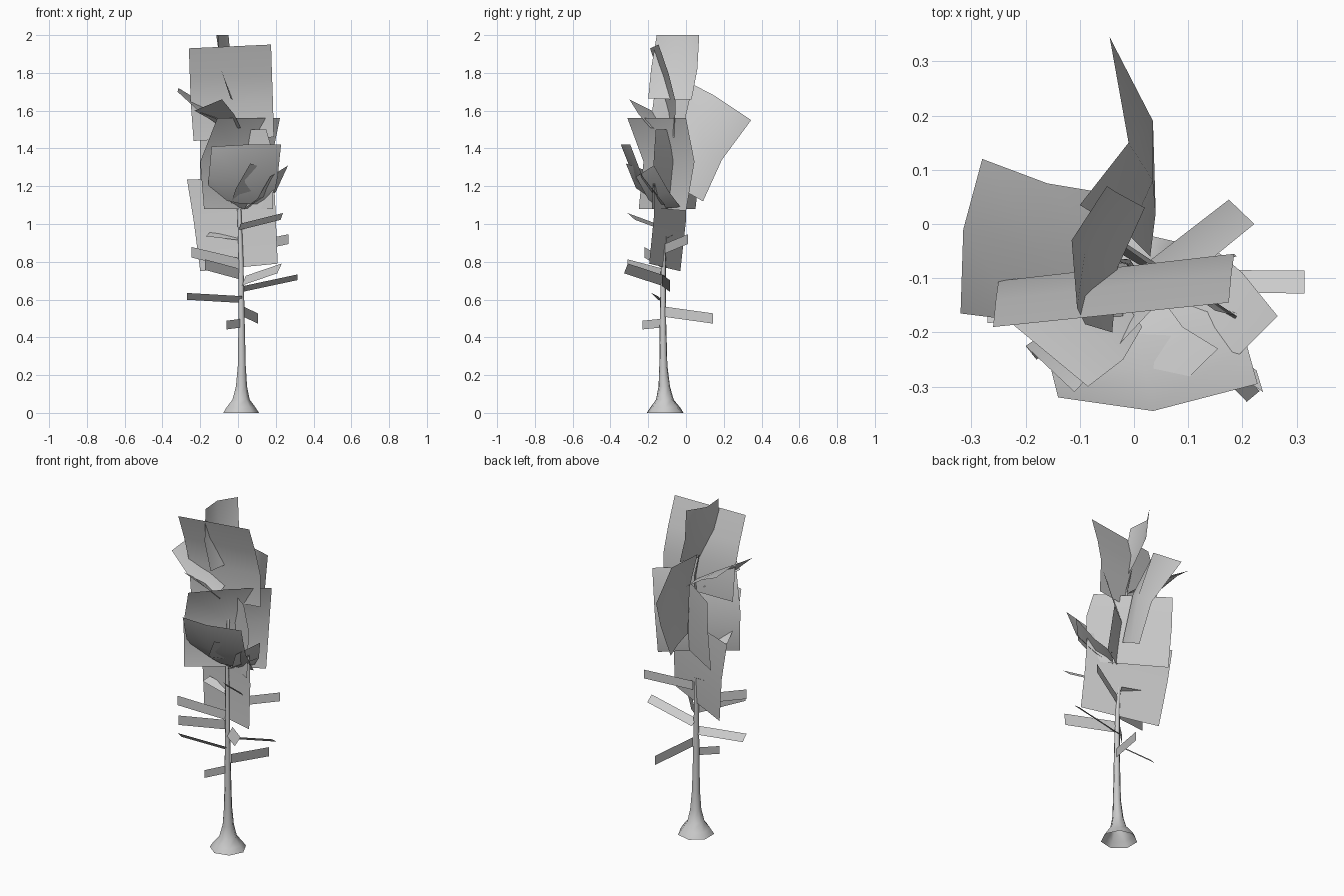
import bpy
from math import sin, cos, tau
from mathutils import Vector


def make(name, verts, faces):
    me = bpy.data.meshes.new(name)
    me.from_pydata([tuple(v) for v in verts], [], faces)
    me.update()
    ob = bpy.data.objects.new(name, me)
    bpy.context.collection.objects.link(ob)
    for p in me.polygons:
        p.use_smooth = True
    return ob


def sheet(name, *rows):
    """Foliage card lofted through rows of points, each row crossing the card."""
    n = len(rows[0])
    verts = [p for r in rows for p in r]
    faces = [(i * n + j, i * n + j + 1, (i + 1) * n + j + 1, (i + 1) * n + j)
             for i in range(len(rows) - 1) for j in range(n - 1)]
    return make(name, verts, faces)


def twig(name, root, tip, half):
    """Narrow flat branch strip from trunk to tip."""
    r, t, h = Vector(root), Vector(tip), Vector(half)
    return sheet(name, (r - h, r + h), (t - h, t + h))


# Trunk: flared foot tapering to a thin leader (x, y, z, radius)
rings = [(.012, -.11, 0, .1), (.012, -.11, .03, .08), (.014, -.112, .07, .048),
         (.017, -.115, .14, .031), (.019, -.12, .25, .022), (.018, -.122, .5, .017),
         (.016, -.12, .8, .013), (.005, -.11, 1.1, .011), (.0, -.09, 1.35, .008),
         (-.01, -.07, 1.55, .005), (-.04, -.065, 1.68, .002)]
S = 7
tv = [(x + r * cos(tau * k / S), y + r * sin(tau * k / S), z)
      for x, y, z, r in rings for k in range(S)]
tf = [(i * S + k, i * S + (k + 1) % S, (i + 1) * S + (k + 1) % S, (i + 1) * S + k)
      for i in range(len(rings) - 1) for k in range(S)]
make("trunk", tv, tf)

# Bare lower branch strips
twig("twig_1", (.015, -.13, .475), (-.06, -.23, .465), (0, 0, .023))
twig("twig_2", (.03, -.11, .535), (.105, .142, .5), (0, 0, .027))
twig("twig_3", (.02, -.13, .6), (-.27, -.165, .617), (0, .018, -.018))
twig("twig_4", (.02, -.105, .655), (.315, -.107, .718), (0, .021, -.015))
twig("twig_5", (.03, -.12, .7), (.22, -.318, .765), (.012, .01, .026))
twig("twig_6", (.01, -.12, .79), (-.245, -.22, .85), (0, 0, .028))
twig("twig_7", (.01, -.12, .735), (-.175, -.31, .785), (0, 0, .028))
twig("twig_8", (.03, -.11, .87), (.268, .01, .92), (0, 0, .026))
twig("twig_9", (.01, -.14, .985), (.232, -.29, 1.04), (.006, -.02, .018))
twig("twig_10", (.01, -.1, .925), (-.16, -.07, .945), (.01, .02, .01))

# Crown cards, from the top downward
sheet("leaf_top_broad",
      [(-.26, -.19, 1.93), (.175, -.145, 1.95)],
      [(-.255, -.14, 1.78), (.18, -.09, 1.79)],
      [(-.25, -.105, 1.64), (.185, -.055, 1.65)],
      [(-.235, -.105, 1.44), (.19, -.06, 1.46)])
sheet("leaf_top_side",
      [(-.105, -.155, 2), (-.115, -.03, 2), (-.05, .07, 2)],
      [(-.09, -.185, 1.82), (-.09, -.05, 1.82), (-.035, .06, 1.82)],
      [(-.04, -.2, 1.665), (-.03, -.08, 1.66), (.02, .03, 1.66)])
sheet("leaf_back",
      [(-.1, .035, 1.74), (-.01, .15, 1.68), (-.045, .345, 1.55)],
      [(-.01, -.02, 1.5), (.035, .08, 1.43), (.035, .19, 1.34)],
      [(.03, -.06, 1.2), (.04, .02, 1.16), (.038, .09, 1.12)])
sheet("leaf_upper_left",
      [(-.28, .12, 1.68), (-.315, -.01, 1.72), (-.32, -.165, 1.7)],
      [(-.16, .075, 1.62), (-.17, -.05, 1.63), (-.2, -.18, 1.59)],
      [(-.04, .055, 1.54), (-.03, -.06, 1.54), (-.02, -.17, 1.52)])
sheet("leaf_upper_front",
      [(-.23, -.18, 1.6), (-.085, -.3, 1.66)],
      [(-.14, -.12, 1.55), (-.02, -.25, 1.58)],
      [(-.06, -.08, 1.49), (.015, -.19, 1.51)])
sheet("leaf_middle_broad",
      [(-.11, -.31, 1.56), (.05, -.14, 1.56), (.222, 0, 1.56)],
      [(-.2, -.225, 1.33), (0, -.09, 1.33), (.175, .045, 1.33)],
      [(-.18, -.25, 1.08), (.01, -.12, 1.08), (.185, 0, 1.07)])
sheet("leaf_middle_cross",
      [(-.2, .085, 1.5), (.15, -.16, 1.5)],
      [(-.2, .08, 1.33), (.19, -.17, 1.36)],
      [(-.2, .05, 1.08), (.185, -.18, 1.08)])
sheet("leaf_front",
      [(-.14, -.32, 1.41), (.035, -.345, 1.42), (.228, -.295, 1.42)],
      [(-.155, -.26, 1.25), (.02, -.27, 1.23), (.21, -.23, 1.25)],
      [(-.16, -.16, 1.15), (0, -.16, 1.11), (.18, -.11, 1.1)])
sheet("leaf_front_right",
      [(.265, -.17, 1.31), (.17, -.265, 1.25)],
      [(.2, -.09, 1.17), (.1, -.2, 1.13)],
      [(.13, -.03, 1.09), (.03, -.14, 1.08)])
sheet("leaf_front_inner",
      [(.155, -.23, 1.29), (.065, -.318, 1.32)],
      [(.09, -.19, 1.17), (-.01, -.265, 1.19)],
      [(.035, -.115, 1.08), (-.04, -.13, 1.1)])
sheet("leaf_lower_broad",
      [(-.27, .0, 1.235), (.19, -.165, 1.25)],
      [(-.235, .0, 1.02), (.2, -.17, 1.04)],
      [(-.2, -.03, .75), (.21, -.195, .79)])
